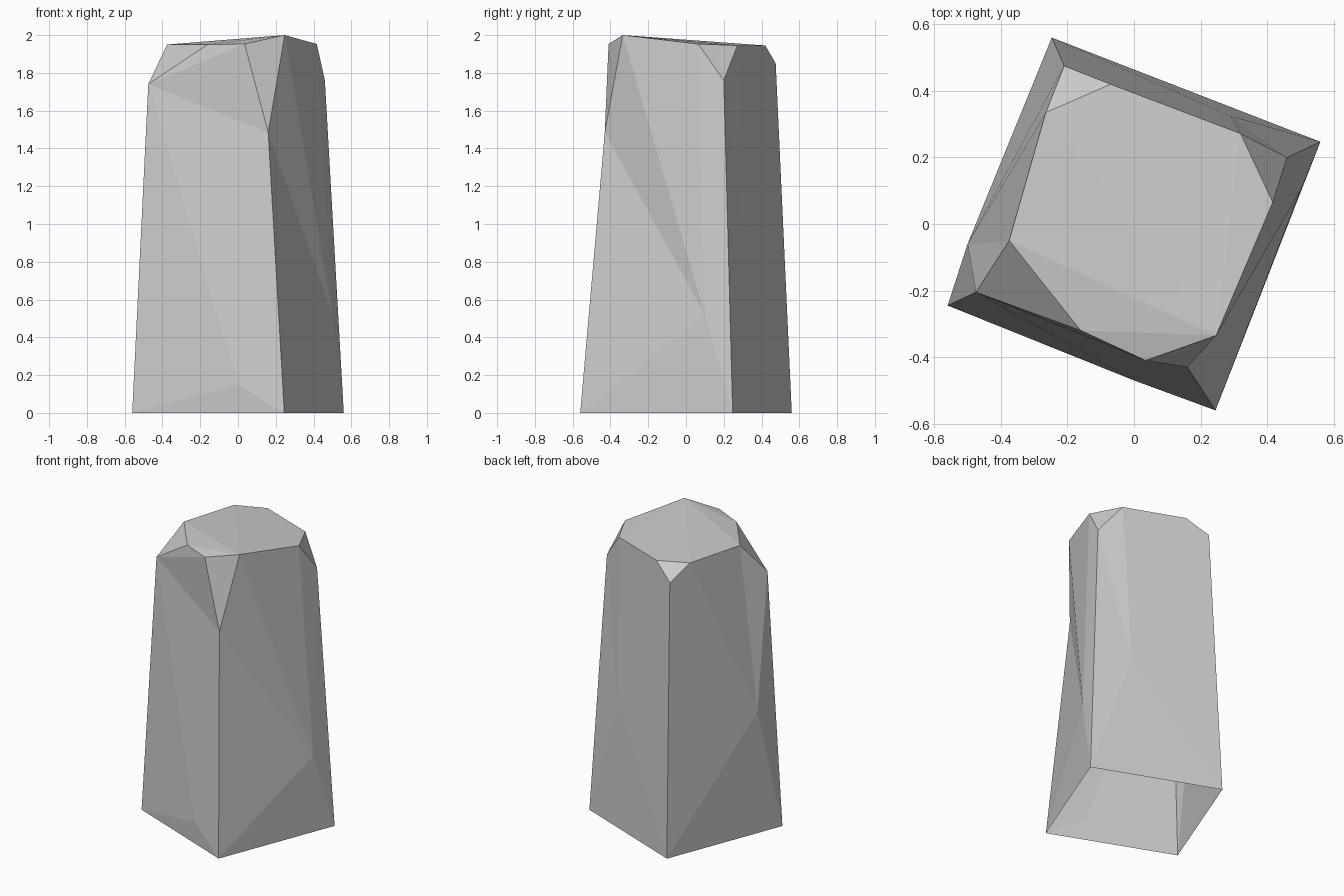
import bpy, bmesh

if "Cube" in bpy.data.objects:
    bpy.data.objects.remove(bpy.data.objects["Cube"])

# One record per corner, going round from front-left:
# base point, low tip of the chipped corner, left and right rim points of the chip
corners = [
    ((-0.56, -0.245, 0), (-0.475, -0.205, 1.74), (-0.375, -0.05, 1.95), (-0.16, -0.32, 1.95)),
    ((0.245, -0.56, 0), (0.16, -0.43, 1.485), (0.035, -0.41, 1.953), (0.247, -0.335, 2.0)),
    ((0.56, 0.247, 0), (0.46, 0.20, 1.76), (0.417, 0.065, 1.953), (0.32, 0.272, 1.945)),
    ((-0.247, 0.56, 0), (-0.21, 0.475, 1.85), (-0.07, 0.42, 1.945), (-0.265, 0.335, 1.947)),
]
# Slight bulge point on each side: front, right, back, left
bulges = [(0, -0.47, 0.15), (0.50, 0.10, 0.52), (0.29, 0.325, 0.84), (-0.50, -0.06, 0.84)]

bm = bmesh.new()
verts = [[bm.verts.new(p) for p in c] for c in corners]


def fan(centre, ring):
    for a, b in zip(ring, ring[1:]):
        bm.faces.new((centre, a, b))


# Side walls, each fanned around its bulge; the bottom stays open
for i, point in enumerate(bulges):
    base, tip, _, right = verts[i]
    base2, tip2, left2, _ = verts[(i + 1) % 4]
    centre = bm.verts.new(point)
    if i == 0:
        fan(centre, [base, base2, tip2, tip, base])
        fan(tip, [tip2, left2, right])
    else:
        fan(centre, [base, base2, tip2, left2, right, tip, base])

# Chipped corners
for _, tip, left, right in verts:
    bm.faces.new((tip, right, left))

# Top, rising to its one high rim point
rim = [v for c in verts for v in c[2:]]
fan(rim[3], rim[4:] + rim[:3])

mesh = bpy.data.meshes.new("stone_pillar")
bm.to_mesh(mesh)
bm.free()
pillar = bpy.data.objects.new("stone_pillar", mesh)
bpy.context.collection.objects.link(pillar)
